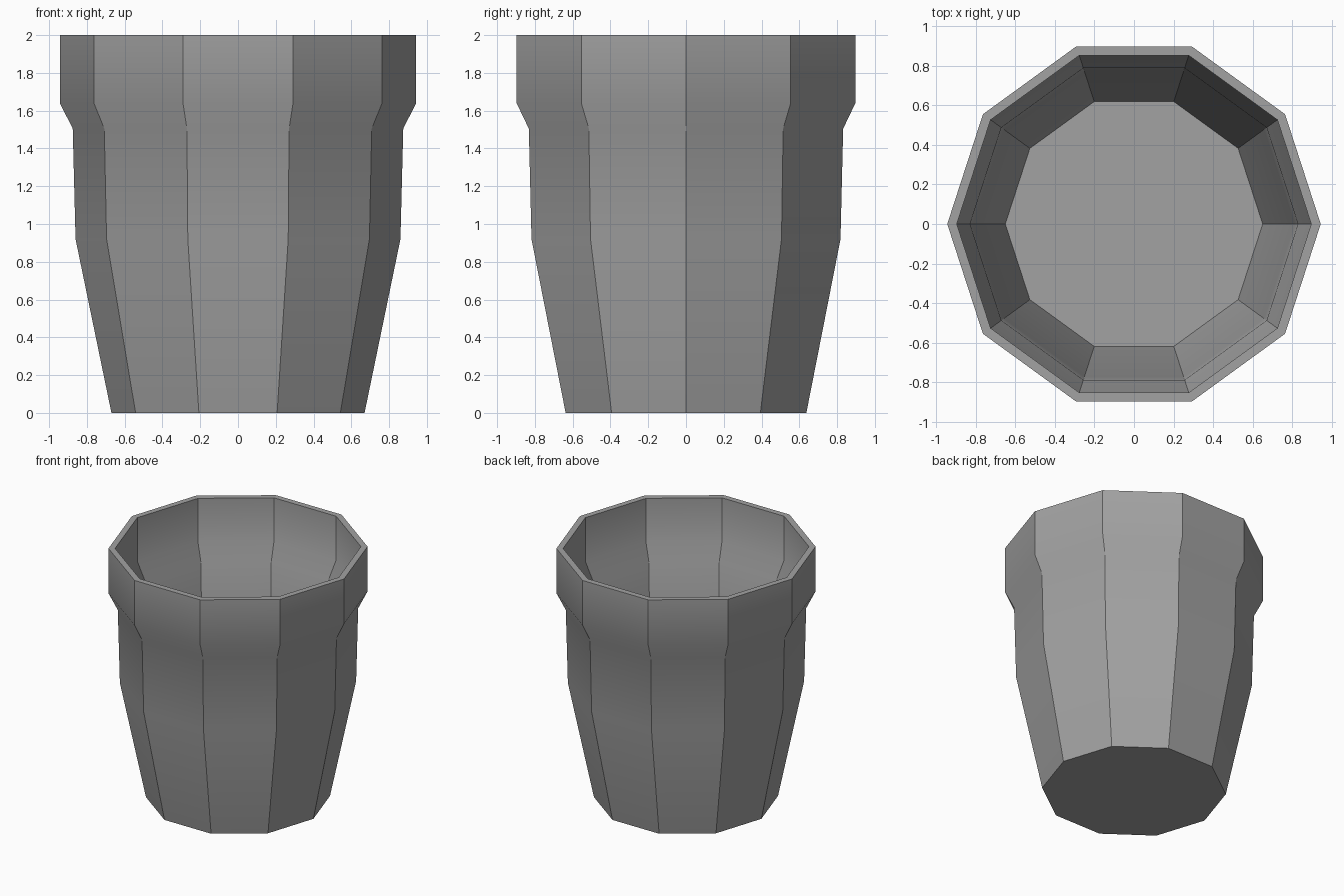
import bpy, bmesh, math

SIDES = 10
# Profile from outer base, up over the rim, down to the inner floor: (radius, height)
PROFILE = [
    (0.67, 0.0), (0.86, 0.92), (0.875, 1.505), (0.943, 1.64), (0.943, 2.0),
    (0.895, 2.0), (0.895, 1.65), (0.828, 1.515), (0.812, 0.925), (0.65, 0.04),
]

cube = bpy.data.objects.get("Cube")
if cube:
    bpy.data.objects.remove(cube, do_unlink=True)

# Grey pot material
grey = bpy.data.materials.new("grey")
grey.use_nodes = True
colour = (0.36, 0.36, 0.36, 1.0)
grey.diffuse_color = colour
grey.node_tree.nodes["Principled BSDF"].inputs["Base Color"].default_value = colour

# Ten-sided hollow pot, lathed from the profile
bm = bmesh.new()
rings = []
for radius, height in PROFILE:
    ring = []
    for i in range(SIDES):
        angle = math.tau * i / SIDES
        ring.append(bm.verts.new((radius * math.cos(angle), radius * math.sin(angle), height)))
    rings.append(ring)
for low, high in zip(rings, rings[1:]):
    for i in range(SIDES):
        j = (i + 1) % SIDES
        bm.faces.new((low[i], low[j], high[j], high[i]))

# Underside and inner floor
bm.faces.new(reversed(rings[0]))
bm.faces.new(rings[-1])

mesh = bpy.data.meshes.new("pot")
bm.to_mesh(mesh)
bm.free()
mesh.materials.append(grey)
pot = bpy.data.objects.new("pot", mesh)
bpy.context.collection.objects.link(pot)

# Smooth the wall bends, keep the side edges sharp
bpy.ops.object.select_all(action='DESELECT')
pot.select_set(True)
bpy.context.view_layer.objects.active = pot
bpy.ops.object.shade_smooth_by_angle(angle=math.radians(30))
